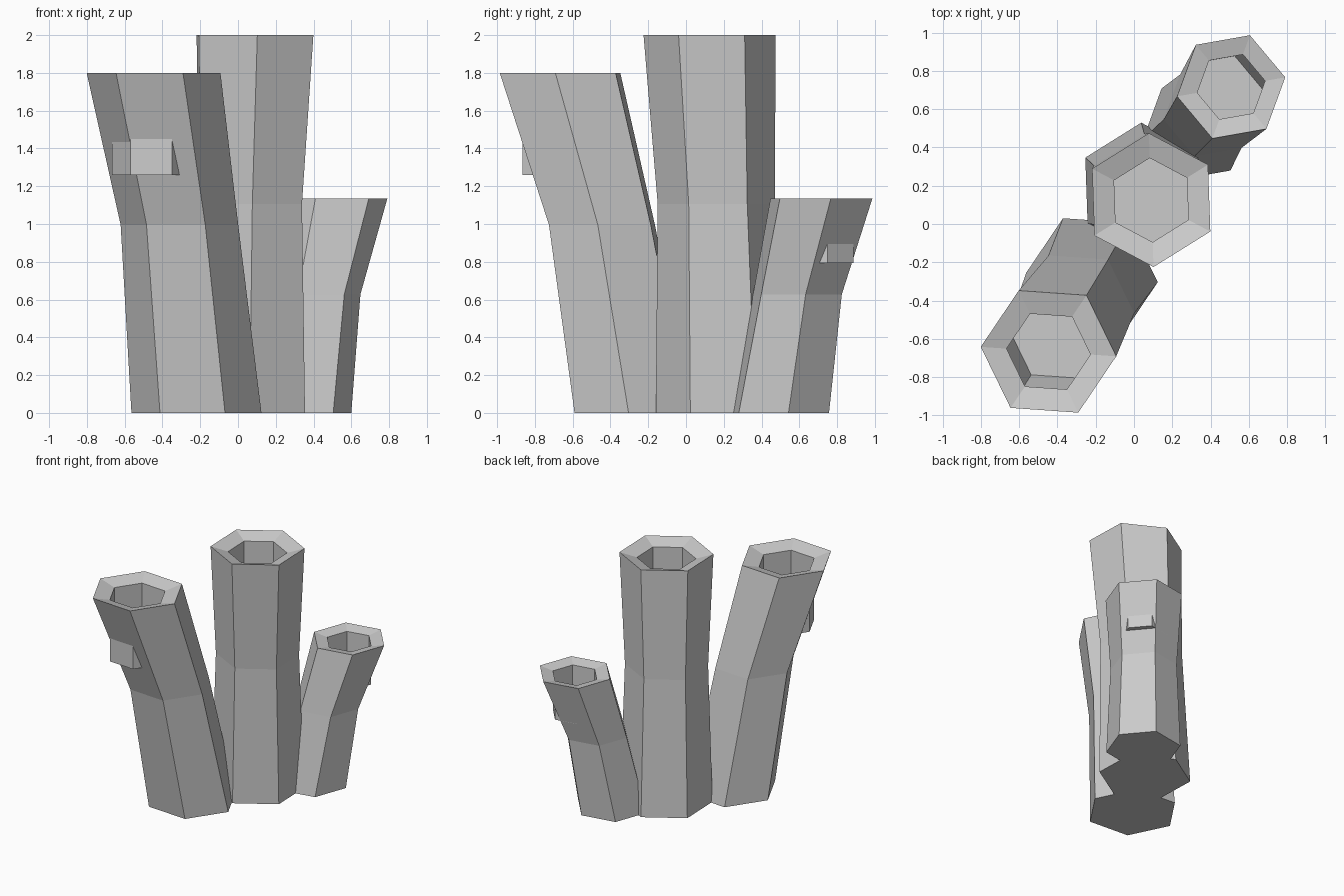
import bpy, bmesh, math

if "Cube" in bpy.data.objects:
    bpy.data.objects.remove(bpy.data.objects["Cube"])

stone = bpy.data.materials.new("plain grey")
stone.diffuse_color = (0.6, 0.6, 0.6, 1)
stone.use_nodes = True
stone.node_tree.nodes["Principled BSDF"].inputs["Base Color"].default_value = stone.diffuse_color

SIDES = 6


def ring(bm, centre, z, radius, turn):
    """One hexagonal cross-section."""
    verts = []
    for i in range(SIDES):
        a = math.radians(turn) + math.tau * i / SIDES
        verts.append(bm.verts.new((centre[0] + radius * math.cos(a),
                                   centre[1] + radius * math.sin(a), z)))
    return verts


def tube(name, height, turn, base, middle, top, hole):
    """Bent tube; base, middle and top are (x, y, radius)."""
    bm = bmesh.new()
    sections = [
        (base, 0, base[2]),
        (middle, 0.553 * height, middle[2]),
        (top, height, top[2]),
        (top, 0.98 * height, hole),   # rim slopes inwards
        (top, 0.70 * height, hole),   # straight bore, breaks through the leaning wall
    ]
    rings = [ring(bm, c, z, r, turn) for c, z, r in sections]
    for low, high in zip(rings, rings[1:]):
        for i in range(SIDES):
            j = (i + 1) % SIDES
            bm.faces.new((low[i], low[j], high[j], high[i]))
    bm.faces.new(rings[0][::-1])      # underside
    bm.faces.new(rings[-1])           # floor of the bore
    mesh = bpy.data.meshes.new(name)
    bm.to_mesh(mesh)
    bm.free()
    mesh.materials.append(stone)
    bpy.context.collection.objects.link(bpy.data.objects.new(name, mesh))


tube("tall_tube", 2.0, -28, (0.05, 0.185, 0.345), (0.065, 0.16, 0.31), (0.09, 0.125, 0.35), 0.22)
tube("left_tube", 1.8, -4, (-0.22, -0.28, 0.345), (-0.31, -0.445, 0.312), (-0.447, -0.667, 0.355), 0.22)
tube("short_tube", 1.135, 10, (0.324, 0.494, 0.28), (0.402, 0.59, 0.25), (0.508, 0.717, 0.287), 0.18)
